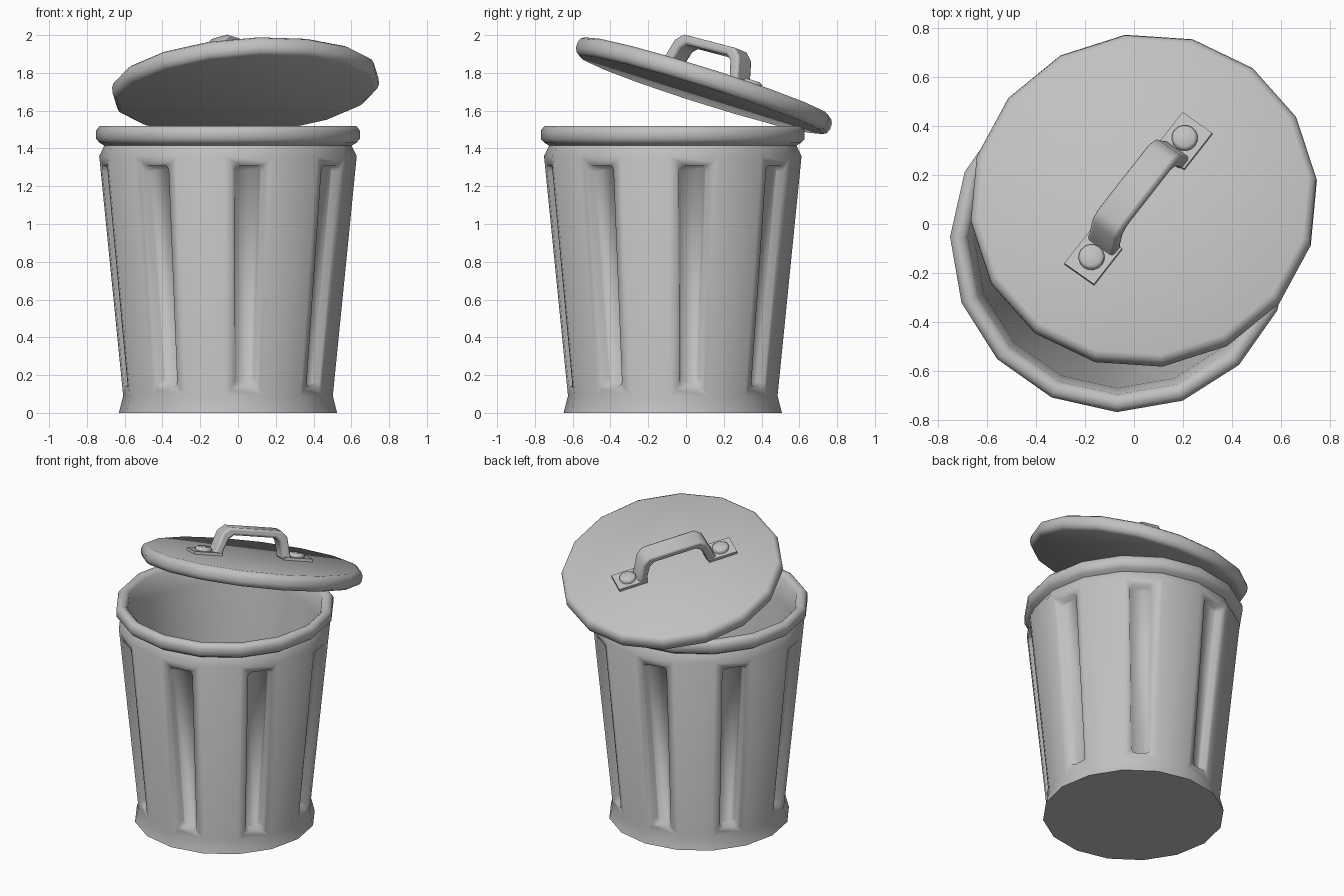
import bpy, bmesh
from math import cos, sin, pi, radians
from mathutils import Matrix, Vector

cube = bpy.data.objects.get("Cube")
if cube:
    bpy.data.objects.remove(cube, do_unlink=True)

SIDES = 16

metal = bpy.data.materials.new("galvanised grey")
grey = (0.53, 0.53, 0.53, 1)
metal.use_nodes = True
metal.diffuse_color = grey
shader = next(n for n in metal.node_tree.nodes if n.type == 'BSDF_PRINCIPLED')
shader.inputs["Base Color"].default_value = grey


def finish(name, bm, matrix, angle):
    """Turn a bmesh into a placed, shaded object."""
    bmesh.ops.recalc_face_normals(bm, faces=bm.faces)
    mesh = bpy.data.meshes.new(name)
    bm.to_mesh(mesh)
    bm.free()
    obj = bpy.data.objects.new(name, mesh)
    bpy.context.collection.objects.link(obj)
    mesh.materials.append(metal)
    obj.matrix_world = matrix
    bpy.ops.object.select_all(action='DESELECT')
    obj.select_set(True)
    bpy.context.view_layer.objects.active = obj
    bpy.ops.object.shade_smooth_by_angle(angle=radians(angle))
    return obj


def lathe(profile, sides, turn):
    """Revolve (radius, height) points, capping both ends; returns face bands."""
    bm = bmesh.new()
    rings = []
    for r, z in profile:
        rings.append([bm.verts.new((r * cos(turn + 2 * pi * k / sides),
                                    r * sin(turn + 2 * pi * k / sides), z))
                      for k in range(sides)])
    bands = []
    for low, high in zip(rings, rings[1:]):
        bands.append([bm.faces.new((low[k], low[(k + 1) % sides],
                                    high[(k + 1) % sides], high[k]))
                      for k in range(sides)])
    bm.faces.new(rings[0][::-1])
    bm.faces.new(rings[-1])
    bm.normal_update()
    return bm, bands


# Bin: flared foot, tapering wall, neck, rolled rim, hollow inside
bin_profile = [(0.578, 0), (0.555, 0.09), (0.682, 1.36), (0.655, 1.415),
               (0.68, 1.43), (0.698, 1.45), (0.698, 1.495), (0.68, 1.518),
               (0.648, 1.518), (0.626, 1.495), (0.60, 1.36), (0.49, 0.06)]
bm, bands = lathe(bin_profile, SIDES, radians(-1.4))

# Flutes pressed into every second wall panel, with rounded corners
flutes = bands[1][0::2]
bmesh.ops.inset_individual(bm, faces=flutes, thickness=0.05, use_even_offset=True)
bm.normal_update()
rims = [set(f.verts) for f in flutes]
bmesh.ops.inset_individual(bm, faces=flutes, thickness=0.012, depth=-0.04,
                           use_even_offset=True)
corners = []
for face, rim in zip(flutes, rims):
    for v in face.verts:
        corners += [e for e in v.link_edges if e.other_vert(v) in rim]
bmesh.ops.bevel(bm, geom=corners, offset=0.025, segments=2, profile=0.5,
                affect='EDGES', clamp_overlap=True)
finish("bin_body", bm, Matrix.Translation((-0.053, -0.07, 0)), 75)

# Lid: thick disc with a rounded edge, resting askew
lid_frame = (Matrix.Translation((0.04, 0.095, 1.732))
             @ Matrix.Rotation(radians(-4), 4, 'Y')
             @ Matrix.Rotation(radians(-17.5), 4, 'X'))
lid_profile = [(0.68, -0.05), (0.701, -0.038), (0.711, -0.015), (0.711, 0.015),
               (0.701, 0.038), (0.68, 0.05)]
bm, _ = lathe(lid_profile, SIDES, radians(7.3))
finish("lid", bm, lid_frame, 50)

# Handle frame: x runs along the grip, z leaves the lid
handle_frame = (lid_frame @ Matrix.Translation((-0.018, -0.01, 0.05))
                @ Matrix.Rotation(radians(54), 4, 'Z'))

# Grip: bent strap outline pushed across its width
half = [(0.27, 0), (0.255, 0.03), (0.22, 0.145), (0.175, 0.183)]
inner = [(0.14, 0.135), (0.172, 0.11), (0.2, 0.03), (0.2, 0)]
outline = (half + [(-x, z) for x, z in half[::-1]]
           + [(-x, z) for x, z in inner[::-1]] + inner)
bm = bmesh.new()
strap = bm.faces.new([bm.verts.new((x, -0.066, z)) for x, z in outline])
push = bmesh.ops.extrude_face_region(bm, geom=[strap])
moved = [g for g in push["geom"] if isinstance(g, bmesh.types.BMVert)]
bmesh.ops.translate(bm, verts=moved, vec=(0, 0.132, 0))
grip = finish("handle_grip", bm, handle_frame, 50)
bevel = grip.modifiers.new("soft_edges", 'BEVEL')
bevel.width = 0.014
bevel.segments = 2
bevel.limit_method = 'ANGLE'
bevel.angle_limit = radians(60)

# Mounting plates and rivets at both ends
for side, label in ((-1, "front"), (1, "back")):
    bm = bmesh.new()
    bmesh.ops.create_cube(bm, size=1)
    bmesh.ops.scale(bm, vec=Vector((0.19, 0.152, 0.02)), verts=bm.verts)
    place = handle_frame @ Matrix.Translation((side * 0.305, 0, 0.008))
    finish(label + "_handle_plate", bm, place, 30)

    bm, _ = lathe([(0.053, 0), (0.053, 0.022), (0.042, 0.032)], 16, 0)
    place = handle_frame @ Matrix.Translation((side * 0.315, 0, 0.01))
    finish(label + "_rivet", bm, place, 50)
